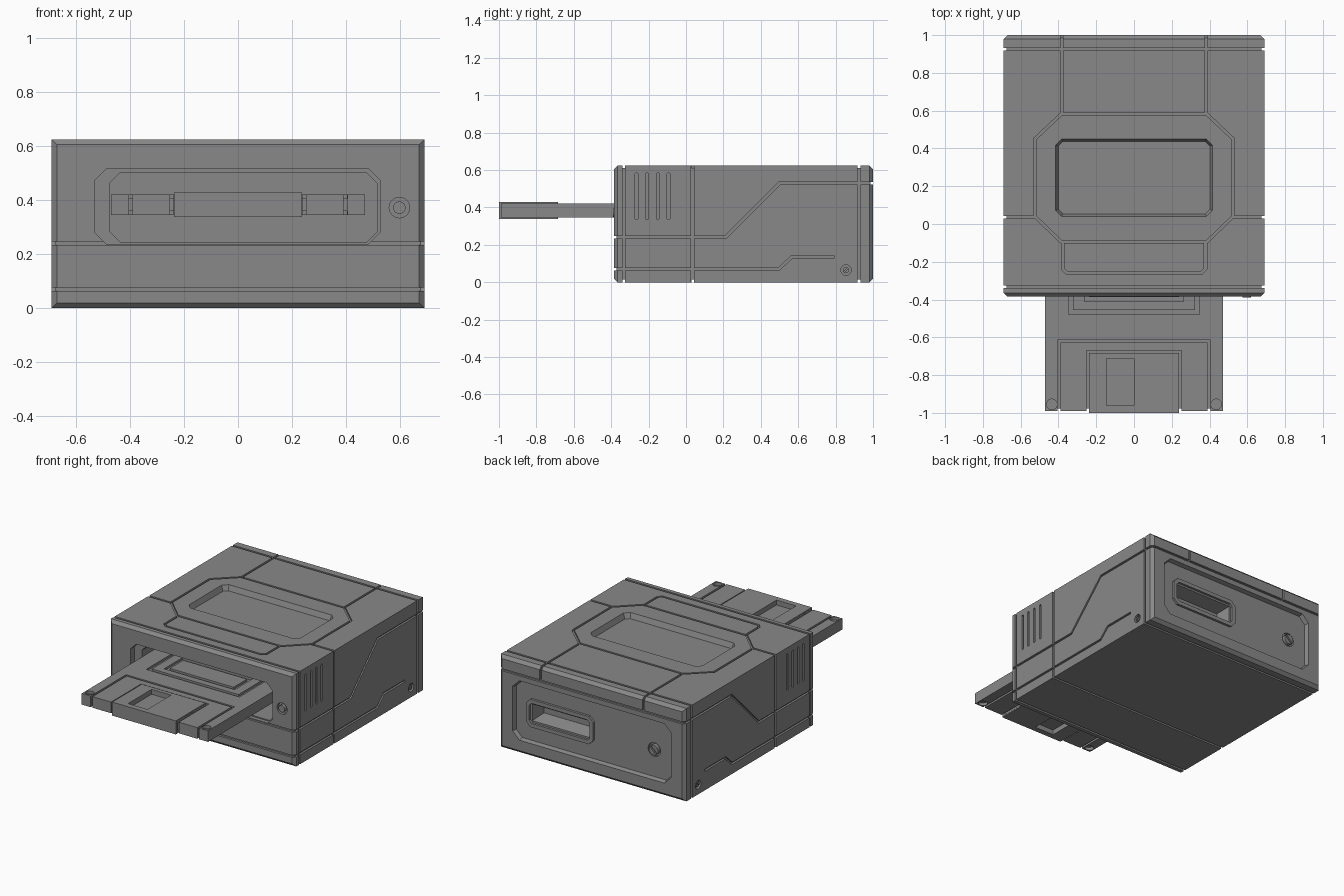
import bpy, bmesh, math
from mathutils import Vector

if "Cube" in bpy.data.objects:
    bpy.data.objects.remove(bpy.data.objects["Cube"])

W, YF, YB, H = 0.69, -0.385, 1.0, 0.625     # body half width, front, back, height
G = 0.014                                   # groove depth and width

grey = bpy.data.materials.new("dark_grey")
grey.diffuse_color = (0.25, 0.25, 0.25, 1)
grey.use_nodes = True
grey.node_tree.nodes["Principled BSDF"].inputs["Base Color"].default_value = grey.diffuse_color

# Face frames: (u, v, depth into the surface) -> world
top = lambda u, v, d: (u, v, H - d)
under = lambda u, v, d: (u, v, d)
front = lambda u, v, d: (u, YF + d, v)
back = lambda u, v, d: (u, YB - d, v)
right = lambda u, v, d: (W - d, u, v)
left = lambda u, v, d: (d - W, u, v)
disk_top = lambda u, v, d: (u, v, 0.42 - d)
disk_under = lambda u, v, d: (u, v, 0.345 + d)
disk_front = lambda u, v, d: (u, -0.99 + d, v)


def loft(name, rings, cyclic=False):
    """Skin a row of equal rings, capped unless cyclic."""
    bm = bmesh.new()
    vs = [[bm.verts.new(p) for p in r] for r in rings]
    n, m = len(rings), len(rings[0])
    for i in range(n if cyclic else n - 1):
        a, b = vs[i], vs[(i + 1) % n]
        for j in range(m):
            k = (j + 1) % m
            bm.faces.new((a[j], a[k], b[k], b[j]))
    if not cyclic:
        bm.faces.new(vs[0])
        bm.faces.new(vs[-1])
    bmesh.ops.recalc_face_normals(bm, faces=bm.faces)
    me = bpy.data.meshes.new(name)
    bm.to_mesh(me)
    bm.free()
    me.materials.append(grey)
    ob = bpy.data.objects.new(name, me)
    bpy.context.collection.objects.link(ob)
    return ob


def offset(pts, dist, closed=True):
    """Mitred parallel of a 2D path."""
    pts = [Vector(p) for p in pts]
    n, out = len(pts), []
    for i, p in enumerate(pts):
        d0 = (p - pts[i - 1]).normalized() if closed or i > 0 else None
        d1 = (pts[(i + 1) % n] - p).normalized() if closed or i < n - 1 else None
        d0, d1 = d0 or d1, d1 or d0
        n0, n1 = Vector((-d0.y, d0.x)), Vector((-d1.y, d1.x))
        out.append(p + (n0 + n1) * dist / (1 + n0.dot(n1)))
    return out


def strip(frame, path, closed=False, width=G, d0=-0.03, d1=G, name="cutter"):
    a, b = offset(path, width / 2, closed), offset(path, -width / 2, closed)
    rings = [[frame(*p, d0), frame(*q, d0), frame(*q, d1), frame(*p, d1)] for p, q in zip(a, b)]
    return loft(name, rings, closed)


def prism(frame, outline, d0, d1, taper=0.0, name="cutter"):
    """Counter-clockwise outline swept in depth; taper = inset per depth."""
    return loft(name, [[frame(*p, d) for p in offset(outline, taper * d)] for d in (d0, d1)])


def rect(x0, x1, y0, y1, c=0.0):
    if not c:
        return [(x0, y0), (x1, y0), (x1, y1), (x0, y1)]
    return [(x0 + c, y0), (x1 - c, y0), (x1, y0 + c), (x1, y1 - c),
            (x1 - c, y1), (x0 + c, y1), (x0, y1 - c), (x0, y0 + c)]


def circle(x, y, r, n=24):
    return [(x + r * math.cos(2 * math.pi * i / n), y + r * math.sin(2 * math.pi * i / n)) for i in range(n)]


def volume(me):
    bm = bmesh.new()
    bm.from_mesh(me)
    v = bm.calc_volume(signed=True)
    bm.free()
    return v


def cut(ob, cutters):
    """Subtract cutters one by one, nudging any that leaves a broken result."""
    for i, c in enumerate(cutters):
        c.hide_render = True
        before, removed = volume(ob.data), volume(c.data)
        for attempt in range(4):
            e = 0.00004 * (i % 7 + 1) + 0.0003 * attempt
            c.location = (e, 1.3 * e, 0.7 * e)
            m = ob.modifiers.new("cut", 'BOOLEAN')
            m.operation, m.solver, m.object = 'DIFFERENCE', 'EXACT', c
            bpy.context.view_layer.update()
            dg = bpy.context.evaluated_depsgraph_get()
            me = bpy.data.meshes.new_from_object(ob.evaluated_get(dg))
            ob.modifiers.clear()
            if before - removed - 1e-3 < volume(me) < before + 1e-6:
                ob.data = me
                break
        bpy.data.objects.remove(c)


# Housing: box with chamfered front and back rims
ring = lambda y, i: [(x, y, z) for x, z in rect(-W + i, W - i, i, H - i)]
body = loft("housing", [ring(YF, 0.02), ring(YF + 0.02, 0), ring(YB - 0.02, 0), ring(YB, 0.02)])
cuts = []

# Seams running round the housing near both ends
for y in (-0.332, 0.925):
    hoop = lambda u, v, d: (u, y + d, v)
    cuts.append(strip(hoop, rect(-W - 0.036, W + 0.036, -0.036, H + 0.036), True, 0.1, -G / 2, G / 2))

# Top: octagonal seam, recessed window, lower panel, rear and side seams
octagon = [(-0.385, -0.095), (0.385, -0.095), (0.525, 0.04), (0.525, 0.45),
           (0.385, 0.582), (-0.385, 0.582), (-0.525, 0.45), (-0.525, 0.04)]
cuts.append(strip(top, octagon, True))
cuts.append(prism(top, rect(-0.415, 0.415, 0.04, 0.45, 0.032), -0.02, 0.035, 0.4))
cuts.append(strip(top, [(-0.378, -0.095), (-0.378, -0.238), (-0.355, -0.26),
                        (0.355, -0.26), (0.378, -0.238), (0.378, -0.095)]))
for s in (-1, 1):
    cuts.append(strip(top, [(s * 0.382, 0.582), (s * 0.382, 1.05)]))
    cuts.append(strip(back, [(s * 0.382, 0.53), (s * 0.382, 0.66)]))
    cuts.append(strip(top, [(s * 0.525, 0.035), (s * 0.75, 0.035)]))
cuts.append(strip(under, [(-0.75, 0.035), (0.75, 0.035)]))

# Sides: stepped seams, vertical seam, vents, screw wells
for f in (right, left):
    cuts.append(strip(f, [(-0.45, 0.24), (0.21, 0.24), (0.50, 0.53), (1.05, 0.53)]))
    cuts.append(strip(f, [(-0.45, 0.07), (0.495, 0.07), (0.565, 0.135), (0.79, 0.135)]))
    cuts.append(strip(f, [(0.035, -0.05), (0.035, 0.7)]))
    for i in range(4):
        y = -0.265 + i * 0.057
        cuts.append(prism(f, rect(y - 0.007, y + 0.007, 0.335, 0.585, 0.004), -0.02, 0.03))
    cuts.append(prism(f, circle(0.855, 0.065, 0.028), -0.02, 0.02))

# Front and back: cross seams, slot, rear panel, socket, button wells
for f, z in ((front, 0.24), (front, 0.07), (back, 0.53)):
    cuts.append(strip(f, [(-0.75, z), (0.75, z)]))
cuts.append(prism(front, rect(-0.53, 0.525, 0.238, 0.515, 0.042), -0.02, 0.04))
cuts.append(prism(front, rect(-0.475, 0.515, 0.245, 0.50, 0.038), -0.02, 0.29))
cuts.append(prism(front, circle(0.597, 0.372, 0.038), -0.02, 0.02))
cuts.append(prism(back, rect(-0.59, 0.59, 0.09, 0.49, 0.05), -0.02, 0.028, 0.3))
cuts.append(prism(back, rect(0.03, 0.47, 0.225, 0.35), -0.02, 0.12, 0.25))
cuts.append(prism(back, circle(-0.445, 0.28, 0.046), -0.02, 0.045))
cut(body, cuts)

# Raised frame round the rear socket
strip(back, rect(0.012, 0.488, 0.207, 0.368, 0.025), True, 0.026, 0.012, 0.035, "socket_frame")

# Screws and buttons
for f, x, y, r, d, name in ((front, 0.597, 0.372, 0.023, -0.004, "eject_button"),
                            (back, -0.445, 0.28, 0.034, 0.018, "rear_screw"),
                            (right, 0.855, 0.065, 0.017, 0.004, "right_screw"),
                            (left, 0.855, 0.065, 0.017, 0.004, "left_screw")):
    knob = prism(f, circle(x, y, r), d, d + 0.03, name=name)
    if "screw" in name:
        cut(knob, [strip(f, [(x - r, y - r), (x + r, y + r)], width=r * 0.4, d1=d + 0.01)])

# Disk: slab with grooves on both faces and front edge
disk = prism(disk_top, rect(-0.47, 0.47, -0.99, -0.105), 0, 0.075, name="disk")
cuts = []
for f in (disk_top, disk_under):
    cuts.append(strip(f, [(-0.397, -1.05), (-0.397, -0.62), (0.397, -0.62), (0.397, -1.05)]))
    cuts.append(strip(f, [(-0.245, -1.05), (-0.245, -0.676), (0.245, -0.676), (0.245, -1.05)]))
    for s in (-1, 1):
        cuts.append(prism(f, circle(s * 0.435, -0.955, 0.028), -0.02, 0.02))
cuts.append(strip(disk_top, [(-0.335, -0.05), (-0.335, -0.468), (0.335, -0.468), (0.335, -0.05)], width=0.025))
cuts.append(strip(disk_top, rect(-0.25, 0.25, -0.398, -0.23), True, width=0.025))
for x in (-0.397, -0.245, 0.245, 0.397):
    cuts.append(strip(disk_front, [(x, 0.3), (x, 0.47)]))

# Sliding shutter over the disk's front, with a window on both faces
shutter = prism(disk_top, rect(-0.237, 0.237, -1.0, -0.684), -0.008, 0.083, name="disk_shutter")
for ob, extra in ((disk, cuts), (shutter, [])):
    window = rect(-0.145, 0.0, -0.962, -0.712)
    cut(ob, extra + [prism(f, window, -0.03, 0.025) for f in (disk_top, disk_under)])
